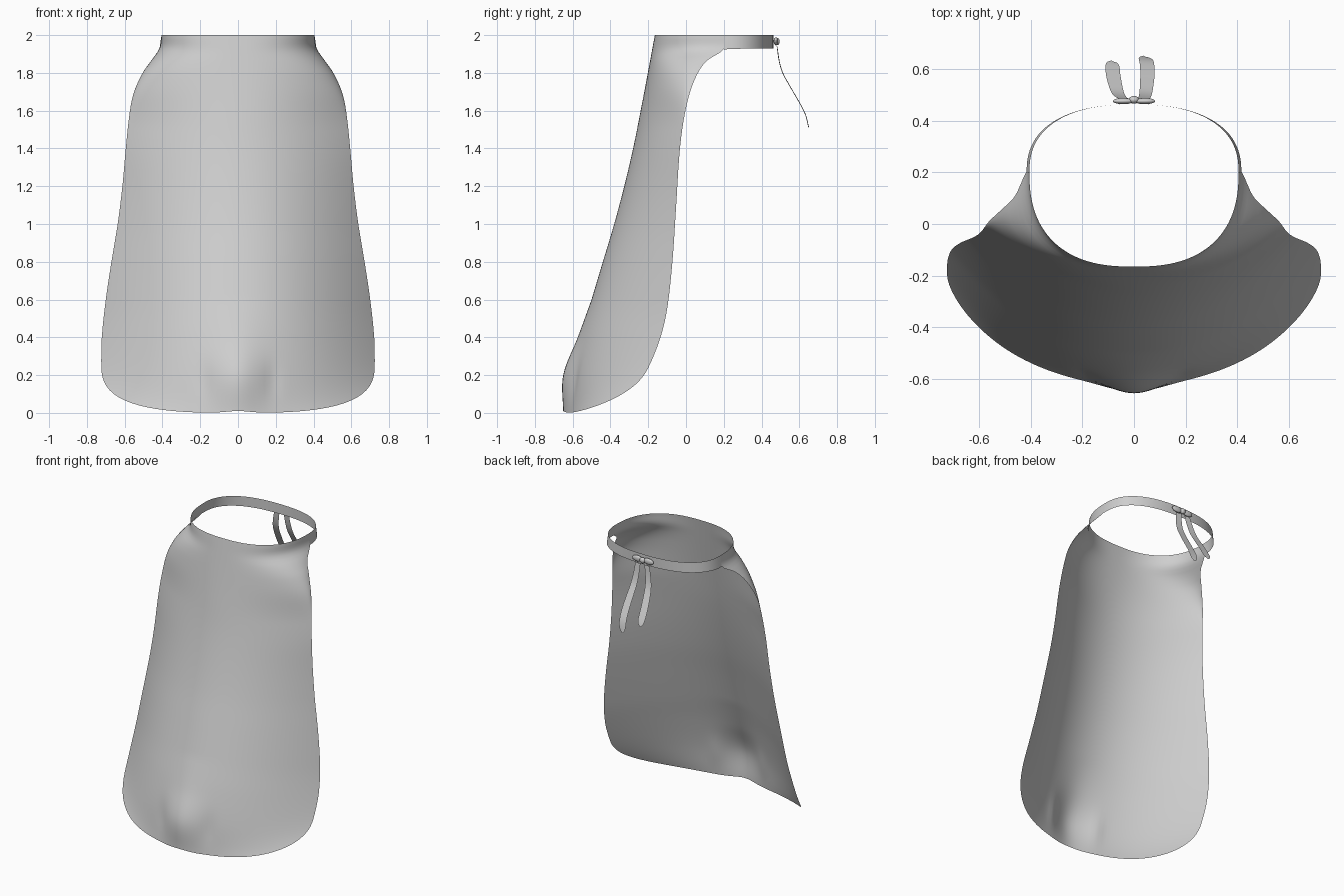
import bpy
import math

if "Cube" in bpy.data.objects:
    bpy.data.objects.remove(bpy.data.objects["Cube"])

cloth = bpy.data.materials.new("light_grey_cloth")
cloth.diffuse_color = (0.62, 0.62, 0.62, 1)
cloth.use_nodes = True
cloth.node_tree.nodes["Principled BSDF"].inputs["Base Color"].default_value = cloth.diffuse_color


def interp(table, x):
    """Smooth (Catmull-Rom style) lookup in a table of (key, value), keys ascending."""
    n = len(table)
    if x <= table[0][0]:
        return table[0][1]
    if x >= table[-1][0]:
        return table[-1][1]
    i = next(k for k in range(n - 1) if x <= table[k + 1][0])

    def slope(k):
        a, b = table[max(k - 1, 0)], table[min(k + 1, n - 1)]
        return (b[1] - a[1]) / (b[0] - a[0])
    (x0, y0), (x1, y1) = table[i], table[i + 1]
    h = x1 - x0
    t = (x - x0) / h
    return (y0 * (2 * t**3 - 3 * t**2 + 1) + h * slope(i) * (t**3 - 2 * t**2 + t)
            + y1 * (3 * t**2 - 2 * t**3) + h * slope(i + 1) * (t**3 - t**2))


def smooth(t):
    t = min(max(t, 0), 1)
    return t * t * (3 - 2 * t)


def sheet(name, rows):
    """Smooth sheet through equally long rows of points."""
    n = len(rows[0])
    faces = [(r * n + c, (r + 1) * n + c, (r + 1) * n + c + 1, r * n + c + 1)
             for r in range(len(rows) - 1) for c in range(n - 1)]
    me = bpy.data.meshes.new(name)
    me.from_pydata([p for row in rows for p in row], [], faces)
    me.materials.append(cloth)
    for p in me.polygons:
        p.use_smooth = True
    ob = bpy.data.objects.new(name, me)
    bpy.context.collection.objects.link(ob)
    return ob


# Height profiles: half width, front centre line, side edge, centre fold depth
WIDTH = [(0, .722), (.27, .724), (.4, .721), (.6, .70), (.8, .67), (1, .637), (1.2, .612),
         (1.4, .594), (1.6, .572), (1.7, .55), (1.8, .505), (1.86, .463), (1.93, .416), (2, .405)]
FRONT = [(0, -.625), (.2, -.605), (.4, -.56), (.6, -.50), (.8, -.44), (1, -.38),
         (1.2, -.327), (1.4, -.28), (1.6, -.24), (1.8, -.202), (2, -.165)]
EDGE = [(0, -.36), (.07, -.30), (.16, -.24), (.27, -.185), (.4, -.135), (.55, -.1), (.8, -.072),
        (1.1, -.052), (1.4, -.032), (1.6, -.003), (1.75, .04), (1.86, .105), (1.925, .2), (2, .2)]
FOLD = [(0, .025), (.2, .045), (.4, .013), (.6, 0)]

# Apron skirt: shallow curved section, turning into the round waist at the top
ROWS, COLS = 72, 80
rows = []
for r in range(ROWS + 1):
    t = r / ROWS
    t = 0.5 * t + 0.5 * smooth(t)
    row = []
    for c in range(COLS + 1):
        a = (c / COLS * 2 - 1) * math.pi / 2
        k, s = math.copysign(1, a), min(abs(math.sin(a)), 1)
        hem = .27 * (1 - (1 - s**3) ** (1 / 3)) + .01 * math.exp(-(s / .12)**2)
        z = hem + (2 - hem) * (1 - t)
        x = k * s * interp(WIDTH, z)
        front, edge = interp(FRONT, z), interp(EDGE, z)
        waist = smooth((z - 1.5) / .5)
        f = s**2 * (1 - waist) + (1 - (1 - s**2.5) ** (1 / 2.4)) * waist
        y = front + (edge - front) * f
        # Soft centre fold with a groove on each side
        y -= interp(FOLD, z) * math.exp(-(x / .13)**2)
        y += .009 * math.exp(-((abs(x) - .18) / .04)**2) * math.exp(-((z - .17) / .1)**2)
        row.append((x, y, z))
    rows.append(row)
sheet("apron_skirt", rows)

# Waistband closing the loop behind
rows = []
for r in range(5):
    row = []
    for c in range(49):
        a = c / 48 * math.pi
        cx, sx = math.cos(a), max(math.sin(a), 0)
        z = 2 - (.07 + .005 * math.exp(-(sx / .3)**2)) * r / 4
        x = math.copysign(abs(cx) ** (2 / 2.4), cx) * (.405 + .011 * r / 4)
        row.append((x, .2 + .263 * sx ** (2 / 2.4), z))
    rows.append(row)
sheet("waistband", rows)


# Bow: two flattened loops and a knot
def blob(name, loc, scale):
    bpy.ops.mesh.primitive_uv_sphere_add(segments=20, ring_count=12, radius=1, location=loc)
    ob = bpy.context.object
    ob.name = name
    ob.scale = scale
    ob.data.materials.append(cloth)
    bpy.ops.object.shade_smooth()


blob("bow_knot", (0, .481, 1.966), (.02, .015, .02))
for side, label in ((-1, "left"), (1, "right")):
    blob("bow_loop_" + label, (side * .042, .476, 1.967), (.04, .012, .021))

# Hanging ribbon tails with rounded tips
DROP = [(1.51, .65), (1.58, .632), (1.64, .602), (1.73, .55), (1.8, .512), (1.86, .494), (1.94, .482)]


def tail(name, end, path):
    rows = []
    for r in range(29):
        t = r / 28
        z = 1.94 + (end - 1.94) * t
        half = (.021 + .007 * min(1, t * 1.6)) * math.sqrt(max(0.003, 1 - max(0, (t - .85) / .15)**2))
        mid = interp(path, t)
        rows.append([(mid - half * u, interp(DROP, z) + .002 * u, z) for u in (-1, -.5, 0, .5, 1)])
    sheet(name, rows)


tail("ribbon_tail_left", 1.58, [(0, -.035), (.35, -.062), (.7, -.08), (1, -.085)])
tail("ribbon_tail_right", 1.51, [(0, .035), (.35, .047), (.7, .052), (1, .04)])
